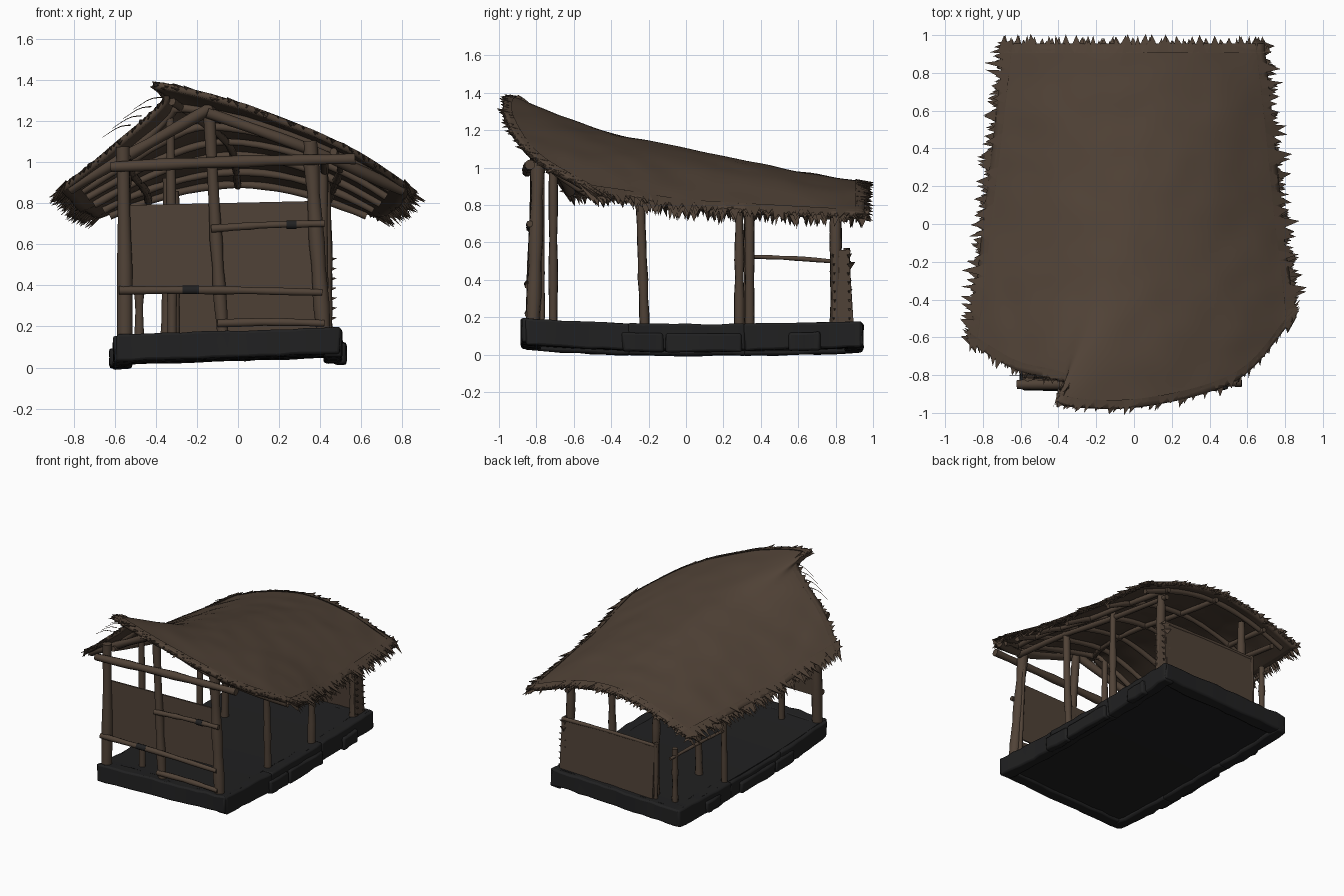
import bpy, bmesh, math, random
from mathutils import Vector, noise

if "Cube" in bpy.data.objects:
    bpy.data.objects.remove(bpy.data.objects["Cube"])
random.seed(4)
R = random.uniform

def mat(name, c):
    m = bpy.data.materials.new(name)
    m.diffuse_color = (*c, 1)
    m.use_nodes = True
    m.node_tree.nodes["Principled BSDF"].inputs["Base Color"].default_value = m.diffuse_color
    return m
THATCH = mat("brown thatch", (0.080, 0.054, 0.037))
WOOD = mat("brown wood", (0.081, 0.055, 0.038))
PANEL = mat("woven panel brown", (0.079, 0.054, 0.038))
STONE = mat("charcoal base", (0.0150, 0.0150, 0.0155))

def finish(bm, name, m, angle=40):
    me = bpy.data.meshes.new(name)
    bmesh.ops.recalc_face_normals(bm, faces=bm.faces)
    bm.to_mesh(me)
    bm.free()
    me.materials.append(m)
    ob = bpy.data.objects.new(name, me)
    bpy.context.collection.objects.link(ob)
    me.shade_smooth()
    me.set_sharp_from_angle(angle=math.radians(angle))
    return ob

# roof surface: control rows from back to front, 7 points from left eave to right eave
def row(y, xs, zs):
    ys = y if isinstance(y, list) else [y] * 7
    return [Vector(p) for p in zip(xs, ys, zs)]
ROWS = [
    row(0.955, [-.69, -.48, -.24, 0, .24, .48, .69], [.75, .83, .90, .925, .90, .83, .75]),
    row(0.50, [-.74, -.50, -.24, -.01, .25, .51, .74], [.77, .89, .97, 1.0, .975, .89, .77]),
    row(0.0, [-.80, -.55, -.27, -.03, .25, .54, .79], [.80, .94, 1.06, 1.105, 1.06, .945, .80]),
    row([-.37, -.42, -.46, -.47, -.46, -.42, -.32], [-.84, -.59, -.34, -.12, .24, .56, .83],
        [.85, 1.0, 1.14, 1.205, 1.145, 1.02, .85]),
    row([-.63, -.77, -.84, -.95, -.965, -.83, -.51], [-.87, -.63, -.37, -.39, .04, .54, .84],
        [.875, 1.065, 1.30, 1.39, 1.28, 1.075, .885])]

def spline(pts, t):
    n = len(pts) - 1
    s = min(max(t, 0), 1) * n
    i = min(int(s), n - 1)
    f = s - i
    b, c = pts[i], pts[i + 1]
    a = pts[i - 1] if i else 2 * b - c
    d = pts[i + 2] if i + 2 <= n else 2 * c - b
    return 0.5 * (2 * b + (c - a) * f + (2 * a - 5 * b + 4 * c - d) * f * f
                  + (3 * b - a - 3 * c + d) * f ** 3)

def roof(u, v):
    return spline([spline(r, u) for r in ROWS], v)

NU, NV = 48, 50
GRID = [[roof(j / NU, i / NV) for j in range(NU + 1)] for i in range(NV + 1)]

def under(x, y, drop=0.06):
    p = min((q for r in GRID for q in r), key=lambda q: (q.x - x) ** 2 + (q.y - y) ** 2)
    return p.z - drop

bm = bmesh.new()
vs = [[bm.verts.new(p + Vector((0, 0, 0.008 * noise.noise(p * 6)))) for p in r] for r in GRID]
for i in range(NV):
    for j in range(NU):
        bm.faces.new((vs[i][j], vs[i + 1][j], vs[i + 1][j + 1], vs[i][j + 1]))
ob = finish(bm, "thatch_roof", THATCH, 60)
if ob.data.polygons[NU * 20 + 20].normal.z < 0:
    ob.data.flip_normals()
sol = ob.modifiers.new("thickness", 'SOLIDIFY')
sol.thickness, sol.offset = 0.03, -1

# ragged straw tufts round all four roof edges
def tuft(bm, p, out, side, width, length, droop):
    o = out.normalized()
    d = (o + Vector((0, 0, -droop)) + side * R(-.4, .4)).normalized()
    a = bm.verts.new(p - o * .05 + side * width + Vector((0, 0, .006)))
    b = bm.verts.new(p - o * .05 - side * width + Vector((0, 0, .006)))
    c = bm.verts.new(p - o * .03 - Vector((0, 0, .03)))
    t = bm.verts.new(p + d * length)
    for f in ((a, b, t), (b, c, t), (c, a, t), (a, c, b)):
        bm.faces.new(f)

bm = bmesh.new()
def edge_tufts(edge, inner, count, lo, hi, droops):
    for k in range(count):
        t = (k + R(0, 1)) / count * .998 + .001
        p = edge(t)
        side = (edge(min(t + .01, 1)) - edge(max(t - .01, 0))).normalized()
        for dr in droops:
            tuft(bm, p, p - inner(t), side, R(.02, .045), lo + (hi - lo) * random.random() ** 2, dr + R(-.2, .3))
edge_tufts(lambda t: roof(0, t), lambda t: roof(.03, t), 75, .03, .10, (.1, .8, 1.8))
edge_tufts(lambda t: roof(1, t), lambda t: roof(.97, t), 75, .03, .10, (.1, .8, 1.8))
edge_tufts(lambda t: roof(t, 0), lambda t: roof(t, .03), 55, .02, .06, (.1, .8, 1.8))
edge_tufts(lambda t: roof(t, 1), lambda t: roof(t, .97), 80, .01, .05, (.15, 1.0))
finish(bm, "thatch_fringe", THATCH, 20)

# round poles along a path, slightly irregular
def pole(name, pts, r0, r1=None, sides=9, steps=9, knots=True, m=WOOD):
    r1 = r0 if r1 is None else r1
    pts = [Vector(p) for p in pts]
    path = [spline(pts, k / steps) for k in range(steps + 1)]
    bm = bmesh.new()
    rings = []
    for k, p in enumerate(path):
        d = (path[min(k + 1, steps)] - path[max(k - 1, 0)]).normalized()
        e = d.cross(Vector((0, 1, 0)) if abs(d.y) < .8 else Vector((1, 0, 0))).normalized()
        f = d.cross(e)
        r = (r0 + (r1 - r0) * k / steps) * (R(.88, 1.18) if knots else 1)
        rings.append([bm.verts.new(p + r * (math.cos(a) * e + math.sin(a) * f))
                      for a in (2 * math.pi * s / sides for s in range(sides))])
    for A, B in zip(rings, rings[1:]):
        for s in range(sides):
            bm.faces.new((A[s], A[(s + 1) % sides], B[(s + 1) % sides], B[s]))
    bm.faces.new(rings[0])
    bm.faces.new(rings[-1])
    return finish(bm, name, m, 45)

# upright posts: foot x, y, top x, y, radius
for name, x, y, tx, ty, r in [
        ("front_left_post", -.55, -.82, -.56, -.80, .034), ("front_middle_post", -.07, -.82, -.14, -.80, .030),
        ("front_right_post", .42, -.82, .35, -.79, .036), ("left_inner_post", -.32, -.71, -.33, -.71, .023),
        ("right_second_post", .41, -.22, .41, -.25, .025), ("right_third_post", .43, .285, .43, .285, .024),
        ("left_third_post", -.35, .34, -.34, .34, .026), ("left_rail_post", -.56, .33, -.56, .33, .022),
        ("back_right_post", .43, .80, .42, .80, .030), ("back_middle_post", -.31, .81, -.31, .80, .028)]:
    pole(name, [(x, y, .12), ((x + tx) / 2 + .004, (y + ty) / 2, .55), (tx, ty, under(tx, ty, .05))], r * 1.05, r * .92)
pole("back_left_short_post", [(-.48, .82, .12), (-.48, .82, .55)], .022)
pole("back_panel_end_pole", [(-.35, .87, .12), (-.35, .86, .57)], .016)
pole("front_panel_end_pole", [(.40, -.77, .15), (.36, -.77, .95)], .014, steps=14)

# cross beams and rails
for name, a, b, r in [
        ("front_tie_beam", (-.62, -.85, .975), (.57, -.835, 1.015), .027),
        ("front_low_rail", (-.58, -.845, .375), (.41, -.845, .365), .018),
        ("front_high_rail", (-.13, -.835, .675), (.42, -.835, .70), .017),
        ("front_floor_rail", (-.10, -.84, .215), (.42, -.845, .215), .018),
        ("left_side_rail", (-.56, .33, .525), (-.48, .88, .49), .011),
        ("back_panel_rail", (-.36, .865, .55), (.45, .865, .55), .013)]:
    m = (Vector(a) + Vector(b)) / 2 + Vector((0, 0, .006))
    pole(name, [a, m, b], r)

# dark lashings wrapped on the front rails
for k, (x, y, z, w) in enumerate([(-.23, -.845, .377, .04), (.26, -.835, .695, .025)]):
    pole("dark_lashing_%d" % k, [(x - w, y, z), (x + w, y, z)], .0215, steps=3, knots=False, m=STONE)

# arched rafters under the thatch, lengthwise purlins and gable rafters
down = Vector((0, 0, -.05))
for k, v in enumerate((.05, .25, .45, .62, .78, .90)):
    pole("rafter_%d" % k, [roof(.06 + .88 * t / 8, v) + down for t in range(9)], .018, steps=20)
for k, u in enumerate((.2, .5, .8)):
    pole("purlin_%d" % k, [roof(u, .03 + .91 * t / 6) + down for t in range(7)], .018, steps=16)
pole("gable_left_rafter", [(-.12, -.82, 1.27), (-.82, -.62, .87)], .026)
pole("gable_right_rafter", [(-.15, -.83, 1.24), (.35, -.78, 1.06), (.80, -.52, .86)], .026)
for s, x in (("left", -.54), ("right", .42)):
    pole(s + "_eave_beam", [(x, y, under(x, y, .095)) for y in (-.76, -.3, .2, .86)], .020)

# woven wall panels
def panel(name, corners, off):
    bm = bmesh.new()
    a = [bm.verts.new(c) for c in corners]
    b = [bm.verts.new(Vector(c) + Vector(off)) for c in corners]
    bm.faces.new(a)
    bm.faces.new(b[::-1])
    for k in range(4):
        bm.faces.new((a[k], b[k], b[(k + 1) % 4], a[(k + 1) % 4]))
    finish(bm, name, PANEL, 30)
panel("front_panel", [(-.54, -.80, .36), (.39, -.80, .37), (.36, -.79, .81), (-.54, -.79, .79)], (0, .012, 0))
panel("back_panel", [(-.34, .885, .15), (.45, .885, .15), (.44, .86, .55), (-.34, .86, .55)], (0, .012, 0))
panel("back_panel_return", [(.445, .78, .15), (.445, .895, .15), (.44, .87, .56), (.44, .78, .56)], (.012, 0, 0))

# lashing pegs on the back right corner
bm = bmesh.new()
for k in range(8):
    for y in (.79, .87):
        tuft(bm, Vector((.46, y, .20 + k * .048)), Vector((1, R(-.4, .4), 0)), Vector((0, 1, 0)), .018, .022, .2)
finish(bm, "panel_lashings", WOOD, 20)

# loose straw wisps at the gable
for k in range(4):
    p = Vector((-.37 - .05 * k, -.83 + .01 * k, 1.315 - .045 * k))
    pole("straw_wisp_%d" % k, [p, p + Vector((-.06, .0, -.01)), p + Vector((-.14, -.0, -.06))],
         .003, .001, 4, 5, False, THATCH)

# sagging base slab with a rough edge, each block lofted along y or x
def sag(x, y):
    return .034 * x + .036 * (y / .9) ** 2 * (1 if y < 0 else .45)

def block(bm, x0, x1, y0, y1, z0, z1, n, rough, along_x=False):
    rings = []
    for k in range(n + 1):
        f = k / n
        if along_x:
            x = x0 + (x1 - x0) * f
            prof = ((x, y0, z0), (x, y1, z0), (x, y1, z1), (x, y0, z1))
        else:
            y = y0 + (y1 - y0) * f
            prof = ((x0, y, z0), (x1, y, z0), (x1, y, z1), (x0, y, z1))
        rings.append([bm.verts.new(Vector((x, y, z + sag(x, y))) + rough * Vector((R(-1, 1), R(-1, 1), R(-.5, .5))))
                      for x, y, z in prof])
    for A, B in zip(rings, rings[1:]):
        for s in range(4):
            bm.faces.new((A[s], A[(s + 1) % 4], B[(s + 1) % 4], B[s]))
    bm.faces.new(rings[0])
    bm.faces.new(rings[-1])

bm = bmesh.new()
block(bm, -.58, .48, -.84, .91, .035, .145, 14, 0)
finish(bm, "floor_slab", STONE, 40)

bm = bmesh.new()
block(bm, -.59, .495, -.88, -.78, .018, .146, 14, .008, True)
block(bm, -.59, .495, .85, .945, .016, .146, 14, .008, True)
for s, e in ((-.86, -.30), (-.31, .32), (.31, .94)):
    block(bm, -.605, -.52, s, e, .012, .143 + R(-.004, .004), 8, .008)
    block(bm, .42, .505, s, e, .005, .143 + R(-.004, .004), 8, .008)
for s, e in ((-.34, -.12), (-.11, .30), (.55, .72)):
    block(bm, .47, .525, s, e, -.004, .095, 4, .006)
    block(bm, -.622, -.57, s - .1, e - .1, .018, .105, 4, .006)
ob = finish(bm, "rough_base_rim", STONE, 40)
bev = ob.modifiers.new("worn edges", 'BEVEL')
bev.width, bev.segments, bev.angle_limit = .012, 2, math.radians(50)
